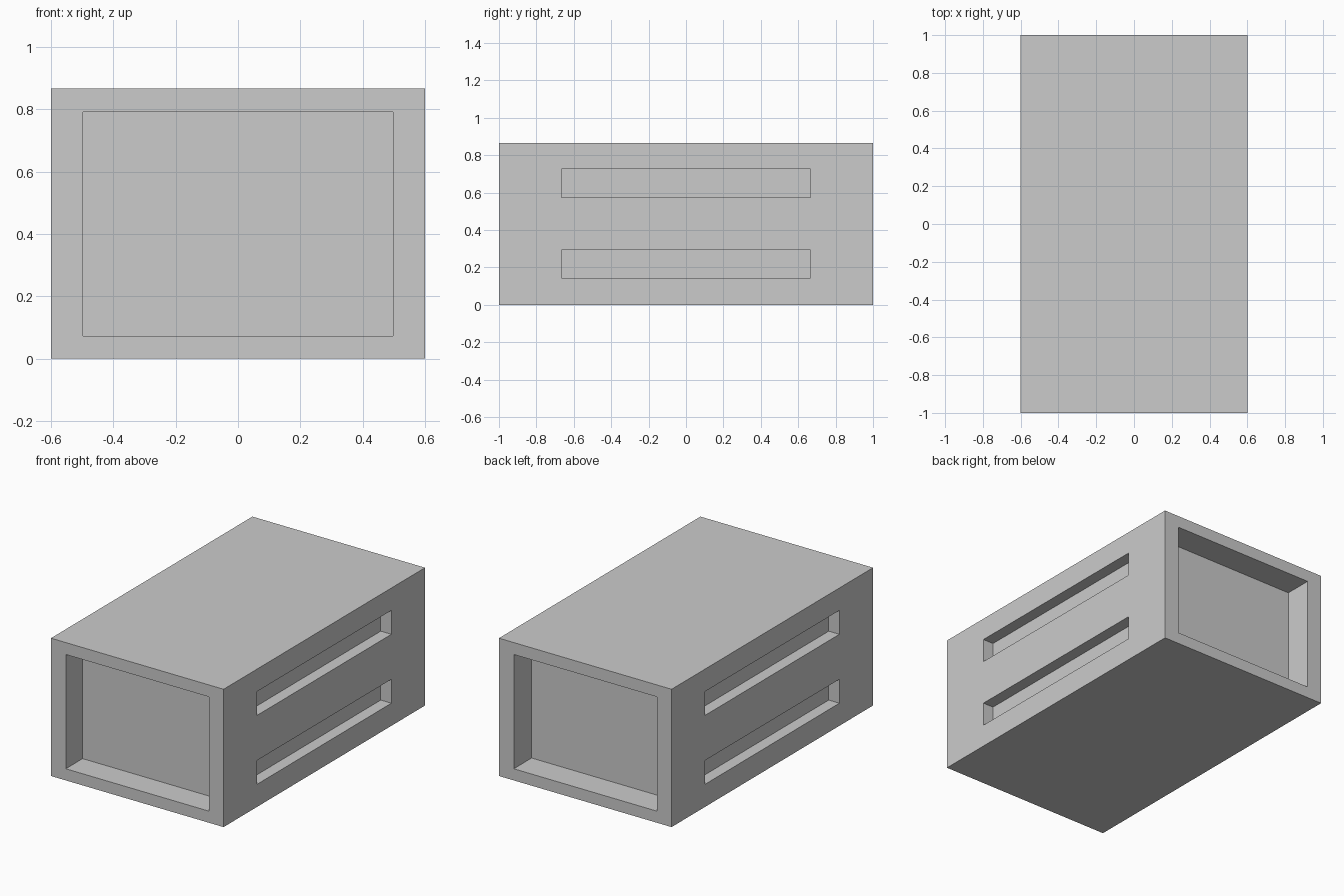
import bpy

if "Cube" in bpy.data.objects:
    bpy.data.objects.remove(bpy.data.objects["Cube"])

W, L, H = 1.2, 2.0, 0.866


def box(name, lo, hi):
    """Axis-aligned box between two corners."""
    bpy.ops.mesh.primitive_cube_add(size=1, location=[(a + b) / 2 for a, b in zip(lo, hi)])
    ob = bpy.context.object
    ob.name = name
    ob.scale = [b - a for a, b in zip(lo, hi)]
    bpy.ops.object.transform_apply(location=True, rotation=False, scale=True)
    return ob


def carve(target, name, lo, hi):
    """Cut a box-shaped recess out of the target."""
    cutter = box(name, lo, hi)
    cutter.hide_render = True
    mod = target.modifiers.new(name, 'BOOLEAN')
    mod.operation = 'DIFFERENCE'
    mod.solver = 'EXACT'
    mod.object = cutter
    bpy.context.view_layer.objects.active = target
    bpy.ops.object.modifier_apply(modifier=mod.name)
    bpy.data.objects.remove(cutter)


# Main block
block = box("recessed_block", (-W / 2, -L / 2, 0), (W / 2, L / 2, H))

# Rectangular end recesses
fx, z0, z1 = 0.497, 0.073, 0.791
carve(block, "front_recess", (-fx, -1.1, z0), (fx, -1 + 0.167, z1))
carve(block, "back_recess", (-fx, 1 - 0.177, z0), (fx, 1.1, z1))

# Two long slots on each side
for z in (0.142, 0.575):
    for side in (-1, 1):
        xs = sorted((side * (W / 2 - 0.074), side * 0.7))
        carve(block, "side_slot", (xs[0], -0.666, z), (xs[1], 0.666, z + 0.15))
